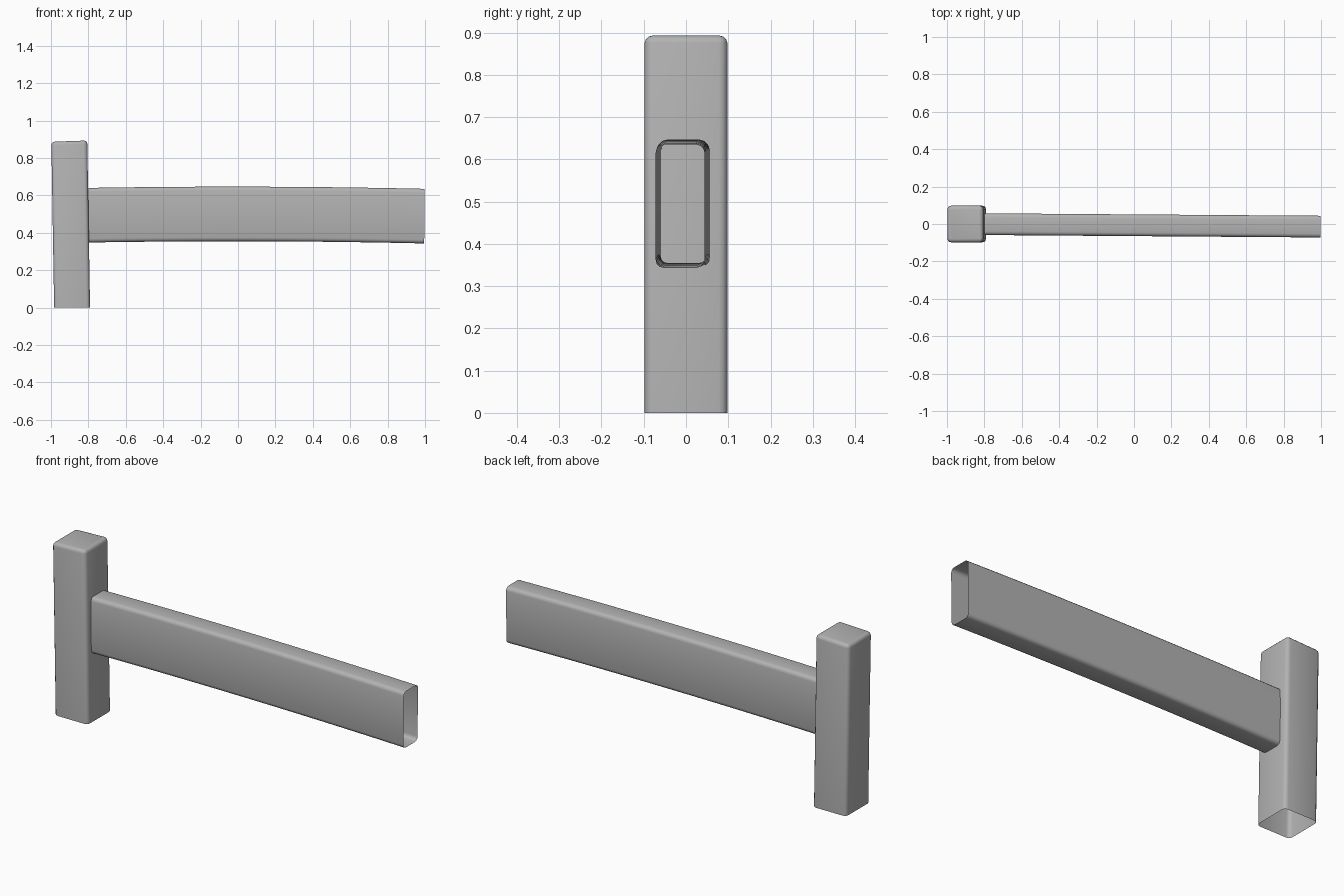
import bpy
import bmesh
from math import sin, cos, pi

cube = bpy.data.objects.get("Cube")
if cube:
    bpy.data.objects.remove(cube, do_unlink=True)

grey = bpy.data.materials.new("plain grey")
grey.use_nodes = True
colour = (0.45, 0.45, 0.45, 1)
grey.diffuse_color = colour
grey.node_tree.nodes["Principled BSDF"].inputs["Base Color"].default_value = colour


def rounded_rect(half_u, half_v, radius, steps=3):
    """Outline points of a rounded rectangle, counter-clockwise."""
    points = []
    for corner, (su, sv) in enumerate([(1, 1), (-1, 1), (-1, -1), (1, -1)]):
        for i in range(steps + 1):
            a = (corner + i / steps) * pi / 2
            points.append((su * (half_u - radius) + radius * cos(a),
                           sv * (half_v - radius) + radius * sin(a)))
    return points


def loft(name, rings, cap_end=False):
    """Skin a list of equal point rings into one tube."""
    bm = bmesh.new()
    loops = [[bm.verts.new(p) for p in ring] for ring in rings]
    for a, b in zip(loops, loops[1:]):
        for i in range(len(a)):
            j = (i + 1) % len(a)
            bm.faces.new((a[i], a[j], b[j], b[i]))
    if cap_end:
        bm.faces.new(loops[-1])
    mesh = bpy.data.meshes.new(name)
    bm.to_mesh(mesh)
    bm.free()
    mesh.materials.append(grey)
    obj = bpy.data.objects.new(name, mesh)
    bpy.context.collection.objects.link(obj)
    bpy.ops.object.select_all(action="DESELECT")
    obj.select_set(True)
    bpy.context.view_layer.objects.active = obj
    bpy.ops.object.shade_smooth_by_angle(angle=pi / 4)
    return obj


# Upright post: leans slightly, rounded sloping top, open underneath
height, edge = 0.89, 0.018
levels = [(0, 0), (height - edge, 0)]
levels += [(height - edge + edge * sin(a), edge * (1 - cos(a)))
           for a in (pi / 6, pi / 3, pi / 2)]
post_rings = []
for z, inset in levels:
    t = z / height
    outline = rounded_rect(0.096 - inset, 0.098 - inset, 0.02 - inset * 0.9)
    post_rings.append([(-0.887 - 0.015 * t + u, v, z + 0.035 * u * t)
                       for u, v in outline])
loft("upright_post", post_rings, cap_end=True)

# Crossbar: hollow, gently arched and skewed, open ends
bar_rings = []
steps = 10
for i in range(steps + 1):
    t = i / steps
    x = -0.8 + 1.797 * t
    centre_y = -0.001 - 0.013 * t
    centre_z = 0.494 - 0.005 * t + 0.009 * 4 * t * (1 - t)
    bar_rings.append([(x + 0.01 * v, centre_y + u, centre_z + v)
                      for u, v in rounded_rect(0.058, 0.146, 0.02)])
loft("crossbar", bar_rings)
